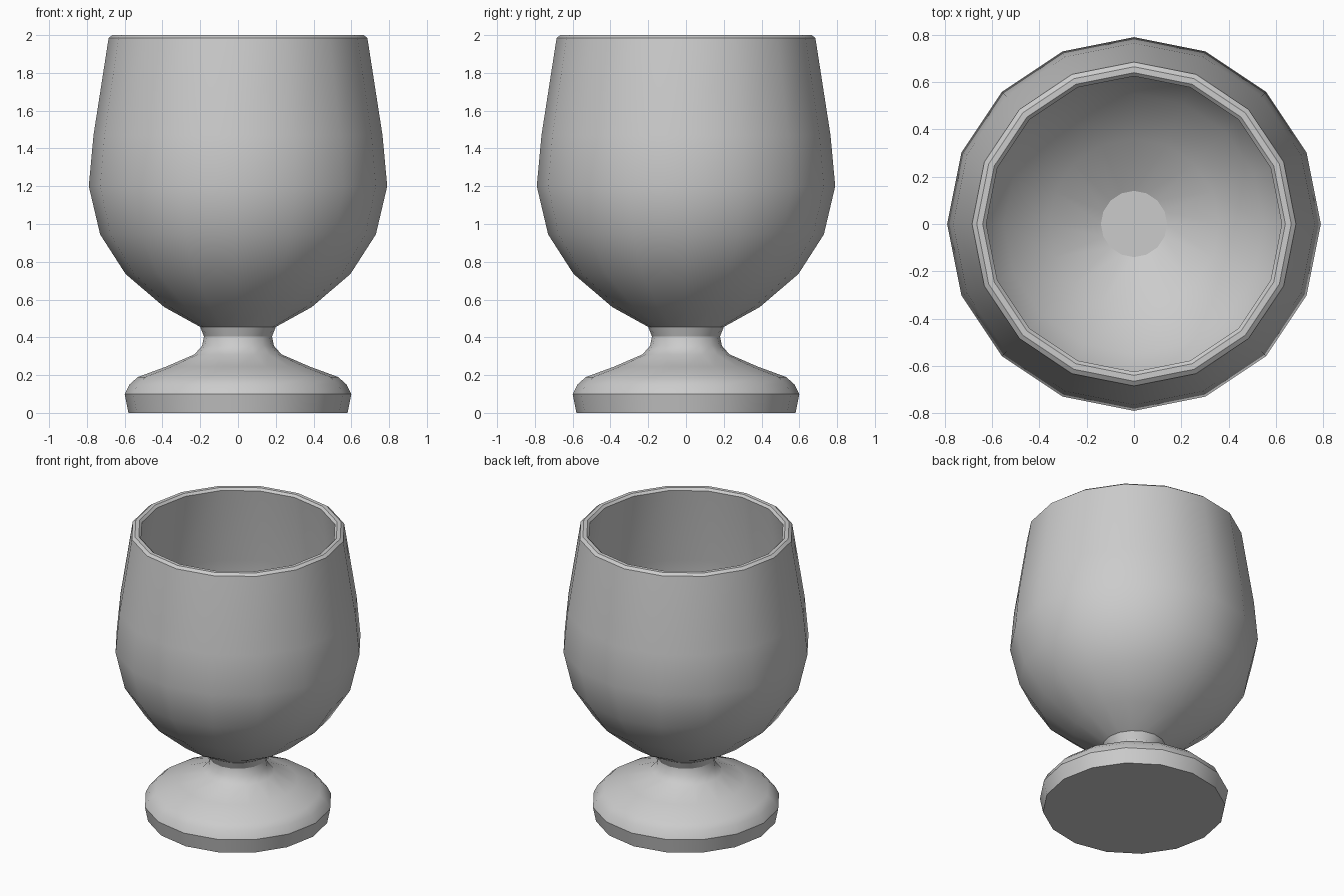
import bpy, bmesh, math

if "Cube" in bpy.data.objects:
    bpy.data.objects.remove(bpy.data.objects["Cube"])

SIDES = 16

grey = bpy.data.materials.new("light grey")
grey.diffuse_color = (0.6, 0.6, 0.6, 1)
grey.use_nodes = True
grey.node_tree.nodes["Principled BSDF"].inputs["Base Color"].default_value = grey.diffuse_color


def lathe(name, profile):
    """Revolve (radius, z) points around z, capping both ends."""
    bm = bmesh.new()
    rings = []
    for r, z in profile:
        rings.append([bm.verts.new((r * math.cos(2 * math.pi * i / SIDES),
                                    r * math.sin(2 * math.pi * i / SIDES), z))
                      for i in range(SIDES)])
    for low, high in zip(rings, rings[1:]):
        for i in range(SIDES):
            j = (i + 1) % SIDES
            bm.faces.new((low[i], low[j], high[j], high[i]))
    bm.faces.new(rings[0][::-1])
    bm.faces.new(rings[-1])
    mesh = bpy.data.meshes.new(name)
    bm.to_mesh(mesh)
    bm.free()
    mesh.materials.append(grey)
    obj = bpy.data.objects.new(name, mesh)
    bpy.context.collection.objects.link(obj)
    bpy.ops.object.select_all(action='DESELECT')
    obj.select_set(True)
    bpy.context.view_layer.objects.active = obj
    bpy.ops.object.shade_smooth_by_angle(angle=math.radians(30))
    # end caps stay flat
    for p in mesh.polygons:
        if len(p.vertices) == SIDES:
            p.use_smooth = False
    return obj


# base and stem, then outside of the bowl
foot = [(0.58, 0), (0.60, 0.10), (0.575, 0.15), (0.53, 0.19), (0.38, 0.245),
        (0.23, 0.31), (0.19, 0.355), (0.18, 0.405), (0.20, 0.455)]
bowl = [(0.39, 0.56), (0.595, 0.735), (0.73, 0.945), (0.79, 1.20),
        (0.765, 1.47), (0.685, 1.985)]
# bevelled rim, then inside of the bowl down to its floor
rim = [(0.665, 2.0), (0.64, 2.0), (0.625, 1.985)]
inside = [(0.705, 1.46), (0.73, 1.20), (0.675, 0.97), (0.55, 0.78),
          (0.36, 0.615), (0.14, 0.50)]

lathe("goblet", foot + bowl + rim + inside)
